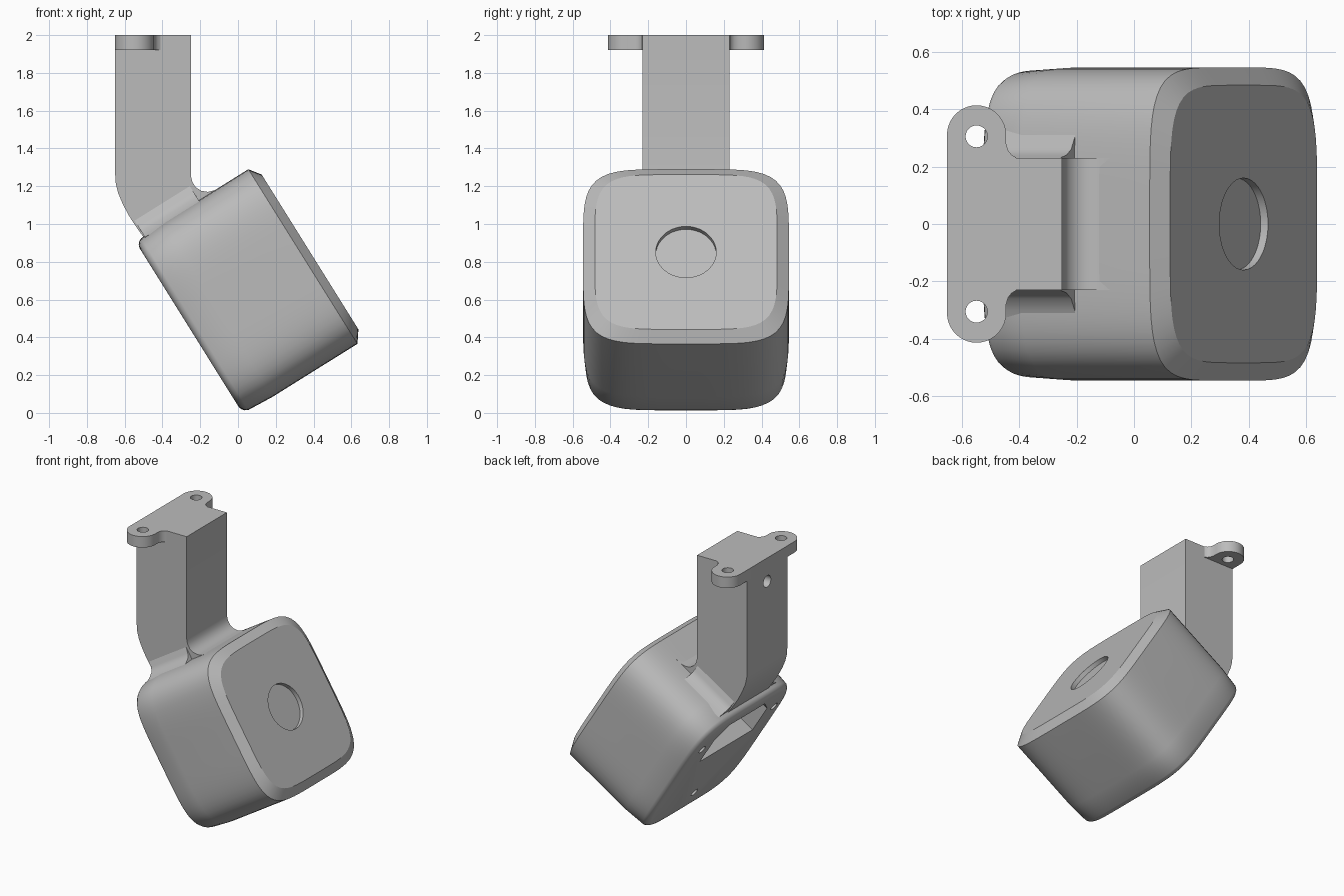
import bpy, bmesh, math
from mathutils import Matrix

if "Cube" in bpy.data.objects:
    bpy.data.objects.remove(bpy.data.objects["Cube"])

TILT = Matrix.Rotation(math.radians(-32), 4, 'Y')   # head frame: x = facing axis, z = head height
MID = 0.52                                          # centre of the head along its own height

grey = bpy.data.materials.new("plain_grey")
grey.diffuse_color = (0.5, 0.5, 0.5, 1)
grey.use_nodes = True
grey.node_tree.nodes["Principled BSDF"].inputs["Base Color"].default_value = grey.diffuse_color


def make(name, bm, matrix=None):
    if matrix:
        bm.transform(matrix)
    bmesh.ops.recalc_face_normals(bm, faces=bm.faces)
    me = bpy.data.meshes.new(name)
    bm.to_mesh(me)
    bm.free()
    me.materials.append(grey)
    ob = bpy.data.objects.new(name, me)
    bpy.context.collection.objects.link(ob)
    return ob


def loft(rings):
    bm = bmesh.new()
    loops = [[bm.verts.new(p) for p in ring] for ring in rings]
    n = len(loops[0])
    for a, b in zip(loops, loops[1:]):
        for i in range(n):
            j = (i + 1) % n
            bm.faces.new((a[i], a[j], b[j], b[i]))
    bm.faces.new(loops[0])
    bm.faces.new(loops[-1])
    return bm


def rod(axis, center, r, length, matrix=None):
    """Cylinder along X or Z, used as a cutter."""
    bm = bmesh.new()
    bmesh.ops.create_cone(bm, cap_ends=True, segments=40, radius1=r, radius2=r, depth=length)
    if axis == 'X':
        bm.transform(Matrix.Rotation(math.pi / 2, 4, 'Y'))
    bm.transform(Matrix.Translation(center))
    return make("cutter", bm, matrix)


def cut(ob, cutters):
    for c in cutters:
        c.hide_render = True
        m = ob.modifiers.new("cut", 'BOOLEAN')
        m.operation = 'DIFFERENCE'
        m.solver = 'EXACT'
        m.object = c
        bpy.context.view_layer.objects.active = ob
        bpy.ops.object.modifier_apply(modifier=m.name)
        bpy.data.objects.remove(c)


def smooth(ob, angle=28):
    bpy.ops.object.select_all(action='DESELECT')
    ob.select_set(True)
    bpy.context.view_layer.objects.active = ob
    bpy.ops.object.shade_smooth_by_angle(angle=math.radians(angle))


def squircle(s, half, power=5, n=112):
    pts = []
    for i in range(n):
        a = 2 * math.pi * i / n
        c, d = math.cos(a), math.sin(a)
        r = half * (abs(c) ** power + abs(d) ** power) ** (-1 / power)
        pts.append((s, r * c, MID + r * d))
    return pts


# Tilted head: soft square housing with rounded back and chamfered front
stations = [(0.02, 0.495), (0.025, 0.512), (0.037, 0.527), (0.055, 0.536),
            (0.2, 0.545), (0.73, 0.545), (0.775, 0.483)]
head = make("head_housing", loft([squircle(s, h) for s, h in stations]), TILT)

# Front recess, back cable opening and three screw holes
cutters = [rod('X', (0.775, 0, MID), 0.16, 0.06, TILT)]
opening = [(-0.3, 0.64), (0.3, 0.64), (0.3, 0.86), (0.2, 0.96), (-0.2, 0.96), (-0.3, 0.86)]
cutters.append(make("cutter", loft([[(s, y, t) for y, t in opening] for s in (-0.1, 0.32)]), TILT))
for y, t in ((-0.41, 0.82), (0.41, 0.82), (0, 0.16)):
    cutters.append(rod('X', (0.05, y, t), 0.03, 0.24, TILT))
cut(head, cutters)
smooth(head)

# Neck: side profile that bends into the head, extruded across y
side = [(-0.65, 2), (-0.25, 2), (-0.25, 1.26), (-0.243, 1.225), (-0.225, 1.195), (-0.195, 1.176),
        (-0.16, 1.17), (-0.12, 1.18), (-0.05, 1.222), (-0.117, 1.13), (-0.456, 0.918), (-0.5, 0.93),
        (-0.53, 0.972), (-0.575, 1.04), (-0.61, 1.105), (-0.635, 1.165), (-0.647, 1.215), (-0.65, 1.26)]
neck = make("neck", loft([[(x, y, z) for x, z in side] for y in (-0.23, 0.23)]))
cut(neck, [rod('X', (-0.65, 0, 1.83), 0.042, 0.3)])
smooth(neck)

# Concave fillets where the neck sides meet the head
curve = [(0.22, 1.17), (0.232, 1.15), (0.24, 1.115), (0.26, 1.085), (0.3, 1.062), (0.33, 1.05), (0.2, 1.03)]
for name, sgn in (("left_fillet", 1), ("right_fillet", -1)):
    smooth(make(name, loft([[(s, sgn * y, t) for y, t in curve] for s in (0.075, 0.42)]), TILT))

# Mounting flange with two ears and screw holes
ear = [(-0.41, 0.232), (-0.425, 0.24), (-0.438, 0.256), (-0.445, 0.28)]
ear += [(-0.548 + 0.103 * math.cos(math.pi * i / 20), 0.31 + 0.103 * math.sin(math.pi * i / 20))
        for i in range(21)]
outline = ear + [(x, -y) for x, y in reversed(ear)]
flange = make("mounting_flange", loft([[(x, y, z) for x, y in outline] for z in (1.92, 2.0)]))
cut(flange, [rod('Z', (-0.548, y, 1.96), 0.038, 0.2) for y in (-0.305, 0.305)])
smooth(flange)
